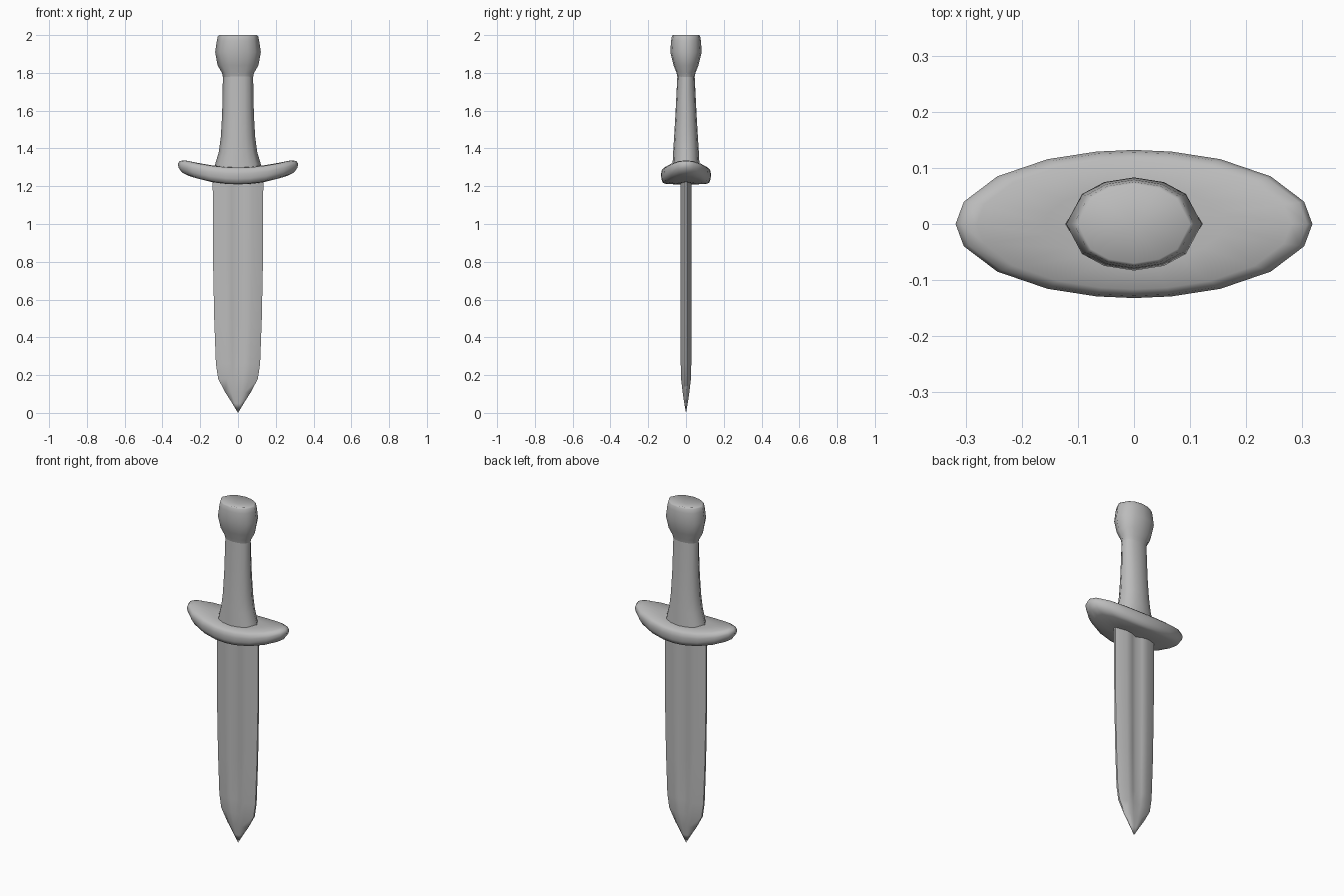
import bpy, bmesh
from math import sin, cos, radians

cube = bpy.data.objects.get("Cube")
if cube:
    bpy.data.objects.remove(cube)

# One plain grey for the whole weapon
grey = bpy.data.materials.new("plain_grey")
grey.use_nodes = True
colour = (0.5, 0.5, 0.5, 1)
grey.diffuse_color = colour
grey.node_tree.nodes["Principled BSDF"].inputs["Base Color"].default_value = colour


def mirrored_angles(quarter):
    """Mirror the angles of one quarter, both ends included, round the circle."""
    half = quarter + [180 - a for a in reversed(quarter[:-1])]
    return half + [360 - a for a in reversed(half[1:-1])]


def loft(name, rings, start, end, sharp):
    """Skin a stack of rings, closing each end with a fan to a point."""
    bm = bmesh.new()
    rows = [[bm.verts.new(p) for p in ring] for ring in rings]
    n = len(rows[0])
    for low, high in zip(rows, rows[1:]):
        for i in range(n):
            j = (i + 1) % n
            bm.faces.new((low[i], low[j], high[j], high[i]))
    for row, point in ((rows[0], start), (rows[-1], end)):
        centre = bm.verts.new(point)
        for i in range(n):
            bm.faces.new((row[i], row[(i + 1) % n], centre))
    bmesh.ops.recalc_face_normals(bm, faces=bm.faces)
    mesh = bpy.data.meshes.new(name)
    bm.to_mesh(mesh)
    bm.free()
    mesh.materials.append(grey)
    obj = bpy.data.objects.new(name, mesh)
    bpy.context.collection.objects.link(obj)
    bpy.ops.object.select_all(action='DESELECT')
    obj.select_set(True)
    bpy.context.view_layer.objects.active = obj
    bpy.ops.object.shade_smooth_by_angle(angle=radians(sharp))
    return obj


# Blade: sharp edges, a fuller down each face, pointed tip
def blade_ring(z, width, thick, groove):
    side = [(1, 0.2), (0.55, 1), (0.25, 0.95), (0, groove)]
    half = side + [(-x, y) for x, y in reversed(side[:-1])]
    ring = half + [(-x, -y) for x, y in half]
    return [(x * width, y * thick, z) for x, y in ring]


blade_rows = [(0.05, 0.03, 0.009, 1), (0.11, 0.068, 0.018, 1), (0.18, 0.105, 0.026, 0.95),
              (0.26, 0.117, 0.028, 0.5), (0.5, 0.126, 0.028, 0.45),
              (0.8, 0.132, 0.028, 0.45), (1.25, 0.134, 0.028, 0.45)]
loft("blade", [blade_ring(*r) for r in blade_rows], (0, 0, 0), (0, 0, 1.25), 60)

# Crossguard: rounded oval plate whose ends sweep upward
guard_angles = mirrored_angles([0, 17.5, 40, 61, 78, 90])


def guard_ring(scale, z):
    ring = []
    for a in guard_angles:
        x, y = 0.318 * scale * cos(radians(a)), 0.132 * scale * sin(radians(a))
        thin = 1 - 1.5 * x * x
        ring.append((x, y, 1.255 + z * thin + 0.56 * x * x))
    return ring


guard_rows = [(0.45, -0.045), (0.8, -0.043), (0.93, -0.037), (0.99, -0.015),
              (1, 0.01), (0.97, 0.03), (0.88, 0.043), (0.5, 0.045)]
loft("crossguard", [guard_ring(*r) for r in guard_rows], (0, 0, 1.21), (0, 0, 1.3), 80)

# Grip and pommel: oval sections with half width and half depth
oval_angles = mirrored_angles([0, 40, 64, 90])


def oval_ring(z, rx, ry):
    return [(rx * cos(radians(a)), ry * sin(radians(a)), z) for a in oval_angles]


grip_rows = [(1.27, 0.13, 0.074), (1.32, 0.12, 0.071), (1.38, 0.102, 0.068),
             (1.46, 0.091, 0.063), (1.58, 0.084, 0.056), (1.78, 0.08, 0.046),
             (1.8, 0.08, 0.045)]
loft("grip", [oval_ring(*r) for r in grip_rows], (0, 0, 1.27), (0, 0, 1.8), 70)

pommel_rows = [(1.77, 0.078, 0.044), (1.8, 0.085, 0.05), (1.84, 0.108, 0.066),
               (1.91, 0.121, 0.083), (1.97, 0.112, 0.079), (1.993, 0.107, 0.075),
               (2.0, 0.1, 0.07)]
loft("pommel", [oval_ring(*r) for r in pommel_rows], (0, 0, 1.77), (0, 0, 1.985), 75)
